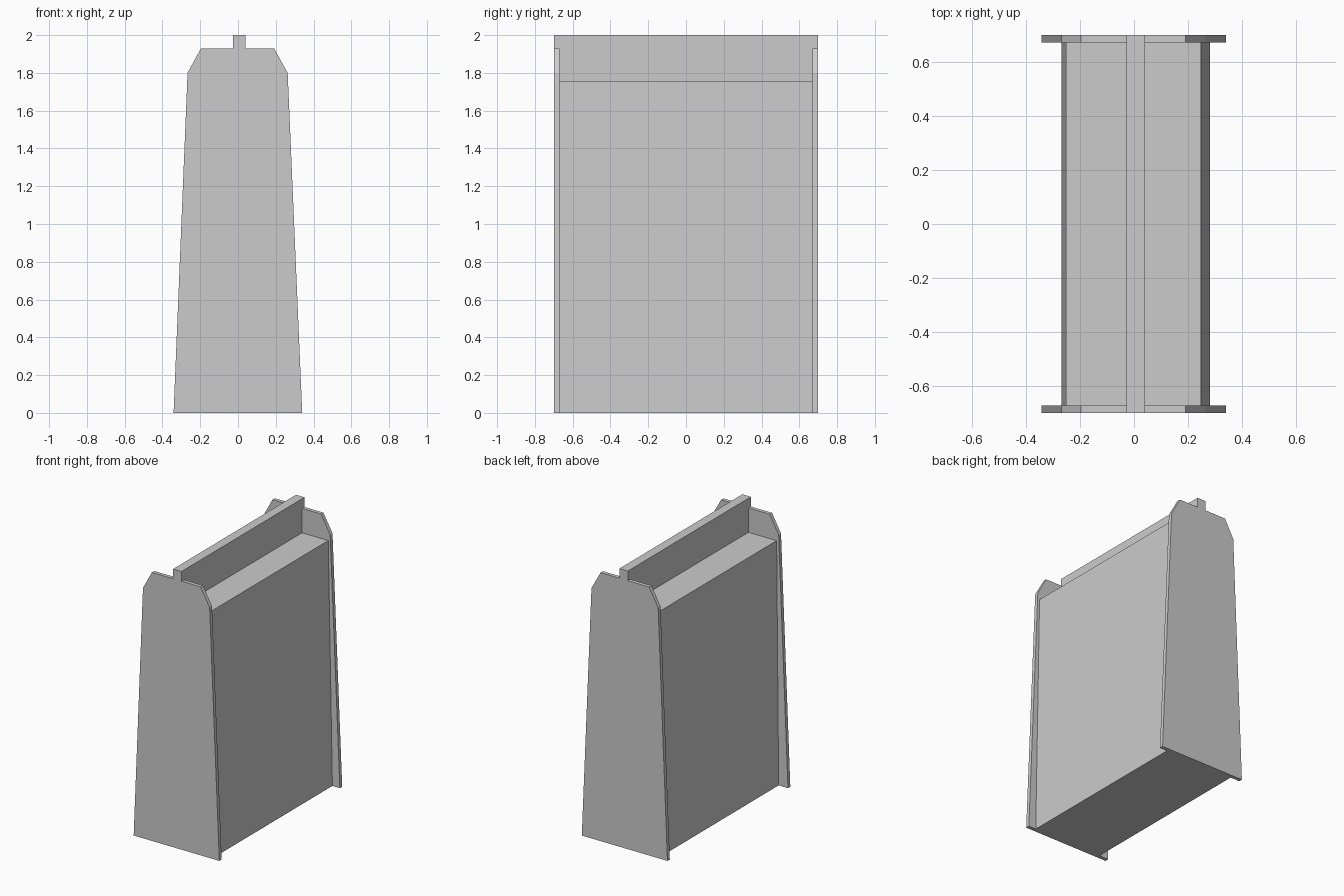
import bpy
import bmesh

if "Cube" in bpy.data.objects:
    bpy.data.objects.remove(bpy.data.objects["Cube"])


def extrude_profile(name, points, y0, y1):
    """Solid made by extruding an x-z outline along y."""
    bm = bmesh.new()
    face = bm.faces.new([bm.verts.new((x, y0, z)) for x, z in points])
    ext = bmesh.ops.extrude_face_region(bm, geom=[face])
    moved = [v for v in ext["geom"] if isinstance(v, bmesh.types.BMVert)]
    bmesh.ops.translate(bm, verts=moved, vec=(0, y1 - y0, 0))
    bmesh.ops.recalc_face_normals(bm, faces=bm.faces)
    mesh = bpy.data.meshes.new(name)
    bm.to_mesh(mesh)
    bm.free()
    obj = bpy.data.objects.new(name, mesh)
    bpy.context.collection.objects.link(obj)
    return obj


HALF, INNER = 0.698, 0.671           # outer and inner faces of the end plates
SHELF, SHOULDER, TOP = 1.755, 1.93, 2.0
RIDGE_L, RIDGE_R = -0.027, 0.04

# End plates: tapered sides, chamfered shoulders and a central tab
plate = [(-0.341, 0), (0.34, 0), (0.263, 1.80), (0.191, SHOULDER),
         (RIDGE_R, SHOULDER), (RIDGE_R, TOP), (RIDGE_L, TOP),
         (RIDGE_L, SHOULDER), (-0.196, SHOULDER), (-0.267, 1.80)]
extrude_profile("front_end_plate", plate, -HALF, -INNER)
extrude_profile("back_end_plate", plate, INNER, HALF)

# Main body with a flat shelf either side of the full-length centre ridge
body = [(-0.267, 0), (0.281, 0), (0.248, SHELF), (RIDGE_R, SHELF),
        (RIDGE_R, TOP), (RIDGE_L, TOP), (RIDGE_L, SHELF), (-0.251, SHELF)]
extrude_profile("body_with_ridge", body, -INNER, INNER)
